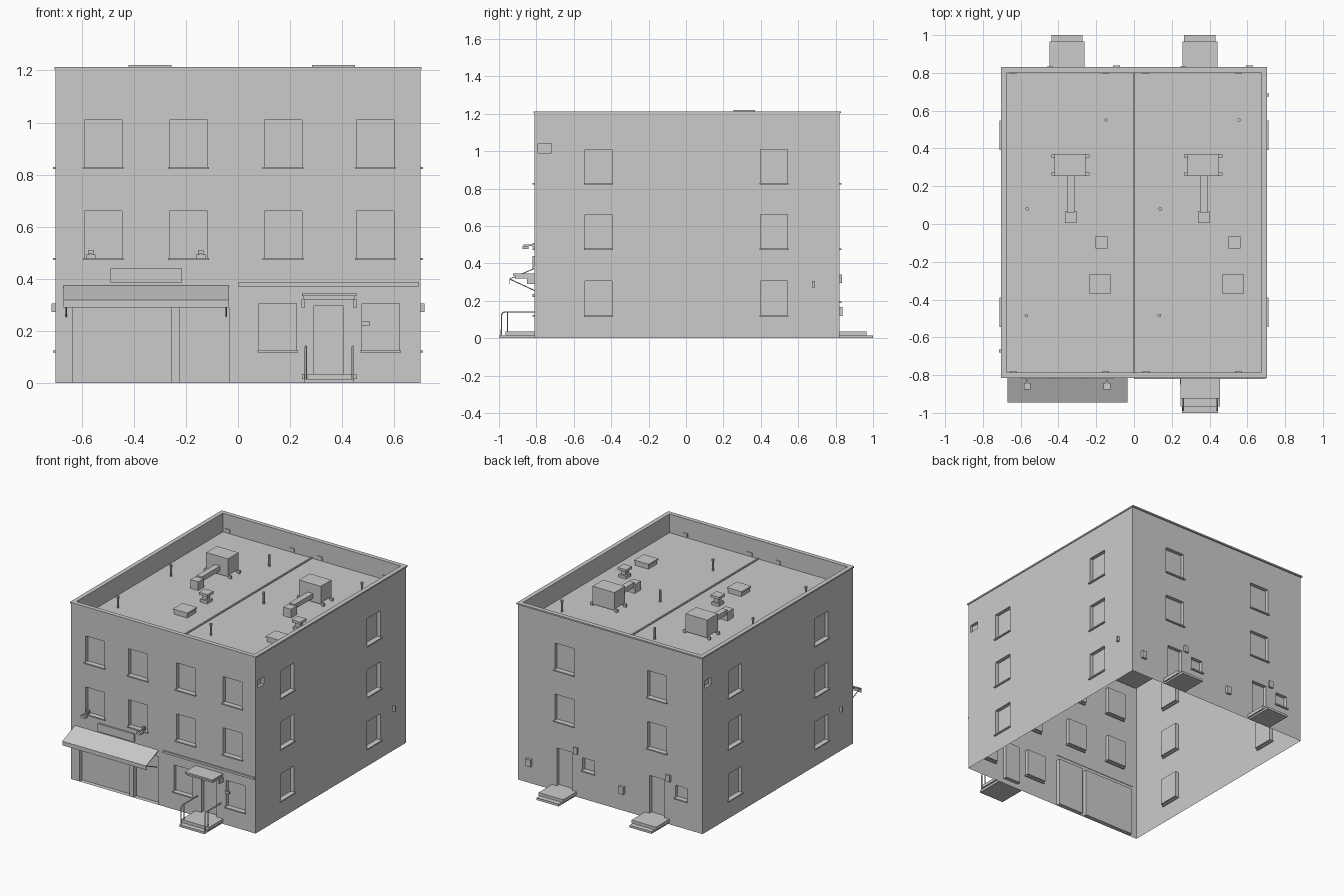
import bpy, bmesh
from mathutils import Vector

cube = bpy.data.objects.get("Cube")
if cube:
    bpy.data.objects.remove(cube, do_unlink=True)

GREY = (0.6, 0.6, 0.6, 1)
mat = bpy.data.materials.new("plain grey")
mat.use_nodes = True
mat.diffuse_color = GREY
mat.node_tree.nodes["Principled BSDF"].inputs["Base Color"].default_value = GREY

W, YF, YB, TOP, ROOF = 0.70, -0.81, 0.82, 1.21, 1.085


def finish(name, bm):
    mesh = bpy.data.meshes.new(name)
    bm.to_mesh(mesh)
    bm.free()
    mesh.materials.append(mat)
    ob = bpy.data.objects.new(name, mesh)
    bpy.context.collection.objects.link(ob)
    return ob


def boxes(name, *specs):
    """One object from boxes given as x0, x1, y0, y1, z0, z1."""
    bm = bmesh.new()
    for x0, x1, y0, y1, z0, z1 in specs:
        vs = bmesh.ops.create_cube(bm, size=1)["verts"]
        bmesh.ops.scale(bm, verts=vs, vec=(x1 - x0, y1 - y0, z1 - z0))
        bmesh.ops.translate(bm, verts=vs, vec=((x0 + x1) / 2, (y0 + y1) / 2, (z0 + z1) / 2))
    return finish(name, bm)


def pipe(name, x, y, parts):
    """Stack of short cylinders given as radius, z0, z1."""
    bm = bmesh.new()
    for r, z0, z1 in parts:
        vs = bmesh.ops.create_cone(bm, cap_ends=True, segments=10, radius1=r, radius2=r, depth=z1 - z0)["verts"]
        bmesh.ops.translate(bm, verts=vs, vec=(x, y, (z0 + z1) / 2))
    return finish(name, bm)


def wall(name, place, u0, u1, holes):
    """Wall sheet with recessed openings: u0, u1, z0, z1, depth."""
    bm = bmesh.new()

    def quad(*pts):
        return bm.faces.new([bm.verts.new(place(*p)) for p in pts])
    us = sorted({u0, u1, *[v for h in holes for v in h[:2]]})
    zs = sorted({0, TOP, *[v for h in holes for v in h[2:4]]})
    first = None
    for a, b in zip(us, us[1:]):
        for c, d in zip(zs, zs[1:]):
            u, z = (a + b) / 2, (c + d) / 2
            if not any(h[0] < u < h[1] and h[2] < z < h[3] for h in holes):
                f = quad((a, c, 0), (b, c, 0), (b, d, 0), (a, d, 0))
                first = first or f
    for a, b, c, d, deep in holes:
        rim = [(a, c), (b, c), (b, d), (a, d)]
        quad(*[(u, z, deep) for u, z in rim])
        for i in range(4):
            p, q = rim[i], rim[(i + 1) % 4]
            # split the reveal at the wall cuts so the sheet stays joined
            k = 0 if p[0] != q[0] else 1
            cuts = [v for v in (us, zs)[k] if min(p[k], q[k]) <= v <= max(p[k], q[k])]
            for s, t in zip(cuts, cuts[1:]):
                m, n = ((s, p[1]), (t, p[1])) if k == 0 else ((p[0], s), (p[0], t))
                quad((*m, 0), (*n, 0), (*n, deep), (*m, deep))
    bmesh.ops.remove_doubles(bm, verts=bm.verts, dist=0.0001)
    bmesh.ops.recalc_face_normals(bm, faces=bm.faces)
    bm.faces.ensure_lookup_table()
    outward = Vector(place(0, 0, -1)) - Vector(place(0, 0, 0))
    if bm.faces[0].normal.dot(outward) < 0:
        bmesh.ops.reverse_faces(bm, faces=bm.faces)
    return finish(name, bm)


def sills(name, place, holes):
    """Thin ledge below each window."""
    specs = []
    for a, b, c, d, deep in holes:
        p, q = place(a - 0.006, c - 0.008, -0.011), place(b + 0.006, c, 0.01)
        specs.append([v for lo, hi in zip(p, q) for v in (min(lo, hi), max(lo, hi))])
    boxes(name, *specs)


def front(u, z, d): return (u, YF + d, z)
def back(u, z, d): return (u, YB - d, z)
def left(u, z, d): return (W - d, u, z)
def right(u, z, d): return (-W + d, u, z)


# Window layout
D, HW = 0.025, 0.072
levels = [(0.125, 0.305), (0.48, 0.66), (0.83, 1.01)]


def windows(centres, rows):
    return [(c - HW, c + HW, z0, z1, D) for c in centres for z0, z1 in rows]


front_win = windows((-0.517, -0.19, 0.173, 0.527), levels[1:]) + windows((0.152, 0.548), levels[:1])
shop = [(-0.635, -0.255, 0, 0.33, 0.03), (-0.225, -0.035, 0, 0.33, 0.03)]
front_door = [(0.29, 0.405, 0.035, 0.295, D)]
back_win = windows((-0.355, 0.348), levels[1:])
back_win += [(c, c + 0.09, 0.195, 0.28, D) for c in (-0.583, 0.12)]
back_doors = [(c - 0.057, c + 0.057, 0.035, 0.295, D) for c in (-0.355, 0.348)]
side_win = windows((-0.467, 0.47), levels)

# Outer walls, open underneath
wall("front_wall", front, -W, W, front_win + shop + front_door)
wall("back_wall", back, -W, W, back_win + back_doors)
wall("left_wall", left, YF, YB, side_win + [(-0.79, -0.72, 0.99, 1.04, 0.02)])
wall("right_wall", right, YF, YB, side_win + [(0.73, 0.80, 0.99, 1.04, 0.02)])
for name, place, wins in (("front", front, front_win), ("back", back, back_win),
                          ("left", left, side_win), ("right", right, side_win)):
    sills(name + "_sills", place, wins)

# Roof deck, inner parapet and coping
bm = bmesh.new()
ix, iy0, iy1 = 0.675, -0.785, 0.80
ring = [(-ix, iy0), (ix, iy0), (ix, iy1), (-ix, iy1)]
low = [bm.verts.new((x, y, ROOF)) for x, y in ring]
high = [bm.verts.new((x, y, TOP)) for x, y in ring]
bm.faces.new(low)
for i in range(4):
    j = (i + 1) % 4
    bm.faces.new((low[j], low[i], high[i], high[j]))
finish("roof_deck", bm)
ox, oy0, oy1 = 0.705, -0.815, 0.83
boxes("parapet_coping",
      (-ox, ox, oy0, iy0, 1.203, 1.213), (-ox, ox, iy1, oy1, 1.203, 1.213),
      (-ox, -ix, iy0, iy1, 1.203, 1.213), (ix, ox, iy0, iy1, 1.203, 1.213))
boxes("roof_seam", (-0.005, 0.005, iy0, iy1, ROOF, ROOF + 0.008))

# Roof equipment, repeated over each half
for side, s in (("right", 0), ("left", 0.704)):
    hx0, hx1 = -0.42 + s, -0.255 + s
    boxes(side + "_air_unit", (hx0, hx1, 0.255, 0.37, 1.105, 1.22))
    feet = [(x - 0.009, x + 0.009, y - 0.007, y + 0.007, ROOF, 1.105)
            for x in (hx0 - 0.009, hx1 + 0.011) for y in (0.265, 0.36)]
    rails = [(hx0 - 0.018, hx1 + 0.02, y - 0.005, y + 0.005, 1.095, 1.105) for y in (0.265, 0.36)]
    boxes(side + "_air_unit_feet", *feet, *rails)
    boxes(side + "_duct", (-0.355 + s, -0.315 + s, 0.06, 0.256, 1.122, 1.155),
          (-0.365 + s, -0.305 + s, 0.005, 0.07, ROOF, 1.145))
    boxes(side + "_roof_fan", (-0.2 + s, -0.145 + s, -0.125, -0.07, ROOF, 1.105),
          (-0.19 + s, -0.155 + s, -0.115, -0.08, 1.105, 1.135),
          (-0.205 + s, -0.14 + s, -0.13, -0.065, 1.135, 1.152))
    boxes(side + "_roof_hatch", (-0.23 + s, -0.13 + s, -0.365, -0.27, ROOF, 1.11),
          (-0.235 + s, -0.125 + s, -0.37, -0.265, 1.11, 1.122))
    for x, y in ((-0.565, 0.08), (-0.148, 0.55), (-0.57, -0.485)):
        pipe(side + "_vent_pipe", x + s, y, [(0.007, ROOF, 1.16), (0.009, 1.15, 1.165)])
    for x in (-0.64, -0.15):
        boxes(side + "_roof_drain", (x - 0.018 + s, x + 0.018 + s, 0.794, iy1, 1.09, 1.115),
              (x - 0.018 + s, x + 0.018 + s, iy0, -0.779, 1.09, 1.115))

    # Back stoop, lamp and meter of each half
    c = -0.355 + s
    boxes(side + "_back_stoop", (c - 0.093, c + 0.093, YB, 0.965, 0.012, 0.035),
          (c - 0.083, c + 0.083, YB, 1.0, 0, 0.015))
    boxes(side + "_back_lamp", (c - 0.105, c - 0.075, YB, 0.834, 0.295, 0.34))
    boxes(side + "_meter", (c + 0.245, c + 0.28, YB, 0.838, 0.118, 0.168))

boxes("side_alarm_boxes", (W, 0.716, 0.675, 0.69, 0.272, 0.305),
      (-0.716, -W, -0.68, -0.665, 0.272, 0.305))

# Shop awning: sloped sheet, valance and stays
ax0, ax1 = -0.67, -0.035
bm = bmesh.new()
profile = [(YF, 0.375), (-0.945, 0.318), (-0.945, 0.29)]
rows = [[bm.verts.new((x, y, z)) for x in (ax0, ax1)] for y, z in profile]
for p, q in zip(rows, rows[1:]):
    bm.faces.new((p[0], q[0], q[1], p[1]))
awning = finish("awning", bm)
solid = awning.modifiers.new("thickness", "SOLIDIFY")
solid.thickness = 0.005


def tube(name, points, radius):
    cu = bpy.data.curves.new(name, "CURVE")
    cu.dimensions = "3D"
    cu.bevel_depth = radius
    cu.bevel_resolution = 1
    cu.use_fill_caps = True
    sp = cu.splines.new("POLY")
    sp.points.add(len(points) - 1)
    for pt, co in zip(sp.points, points):
        pt.co = (*co, 1)
    cu.materials.append(mat)
    bpy.context.collection.objects.link(bpy.data.objects.new(name, cu))


for x in (-0.66, -0.045):
    tube("awning_stay", [(x, -0.94, 0.315), (x, YF, 0.255)], 0.003)

# Shop sign, its lamps and the stringcourse
boxes("shop_sign", (-0.49, -0.215, -0.82, YF, 0.385, 0.44))
for x in (-0.565, -0.143):
    boxes("sign_lamp", (x - 0.005, x + 0.005, -0.87, YF, 0.492, 0.5),
          (x - 0.01, x + 0.01, -0.82, YF, 0.485, 0.51),
          (x - 0.018, x + 0.018, -0.875, -0.843, 0.477, 0.494))
boxes("stringcourse", (0, 0.695, -0.82, YF, 0.37, 0.385))

# Entrance canopy, porch and railings
boxes("door_canopy", (0.245, 0.455, -0.925, YF, 0.334, 0.345), (0.25, 0.45, -0.915, YF, 0.32, 0.334))
boxes("canopy_brackets", *[(x, x + 0.014, -0.85, YF, 0.29, 0.32) for x in (0.244, 0.442)])
boxes("porch", (0.245, 0.455, -0.965, YF, 0.015, 0.035), (0.255, 0.445, -1.0, YF, 0, 0.015))
for x in (0.26, 0.44):
    tube("porch_rail", [(x, YF, 0.14), (x, -0.97, 0.14), (x, -0.982, 0.135),
                        (x, -0.987, 0.122), (x, -0.987, 0.012)], 0.004)
    tube("rail_post", [(x, -0.955, 0.14), (x, -0.955, 0.03)], 0.003)
boxes("mailbox", (0.475, 0.507, -0.82, YF, 0.22, 0.236))
